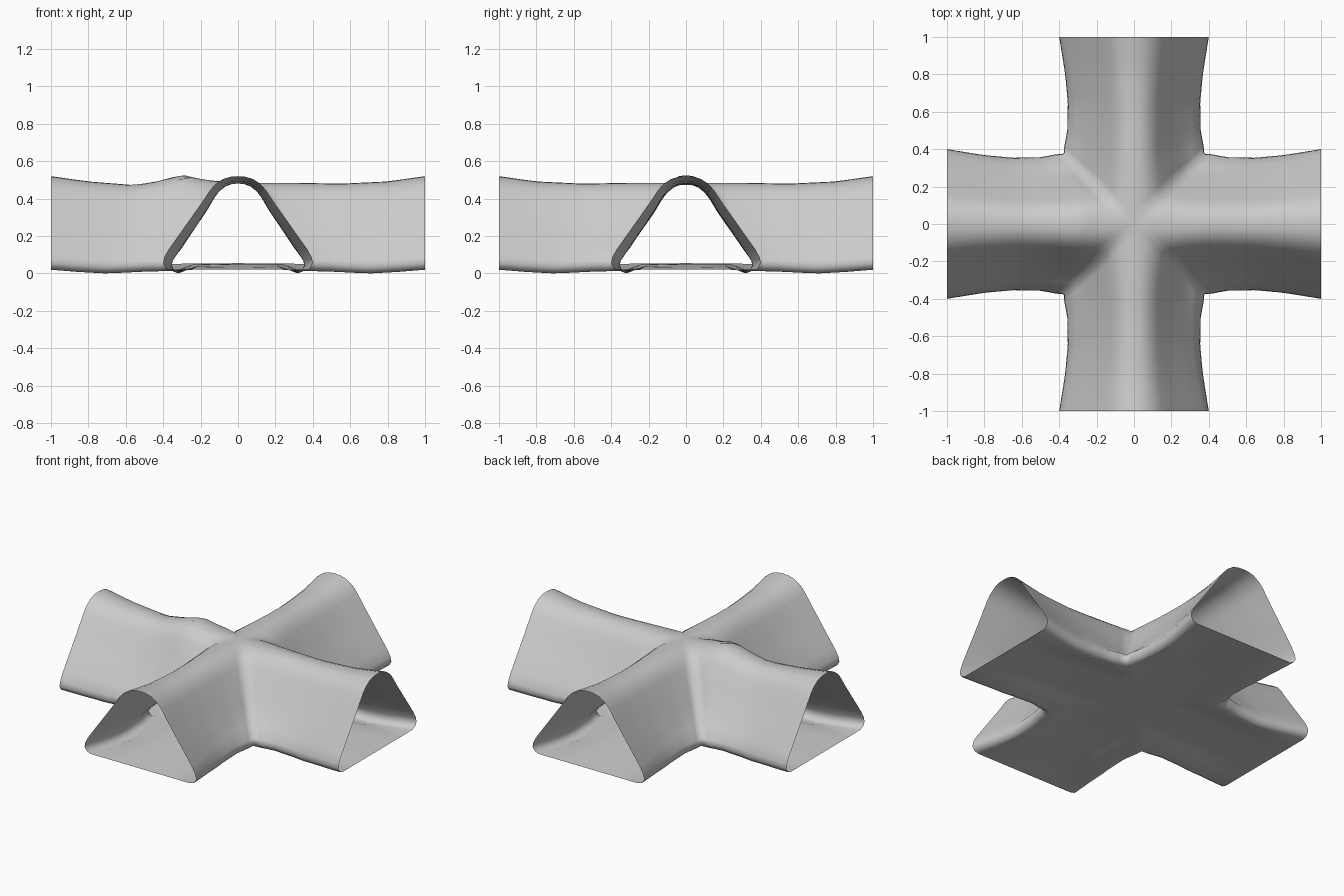
import bpy
import bmesh
from math import pi
from mathutils import Matrix, Vector

cube = bpy.data.objects.get("Cube")
if cube:
    bpy.data.objects.remove(cube)

grey = bpy.data.materials.new("plain grey")
grey.use_nodes = True
grey.diffuse_color = (0.6, 0.6, 0.6, 1)
grey.node_tree.nodes["Principled BSDF"].inputs["Base Color"].default_value = (0.6, 0.6, 0.6, 1)


def lerp_table(table, x):
    """Read a value from (position, value) pairs, position rising."""
    for (a, va), (b, vb) in zip(table, table[1:]):
        if x <= b:
            return va + (vb - va) * max(0, (x - a) / (b - a))
    return table[-1][1]


# Half of the rounded triangle at an open end: floor, fold, wall, ridge
half = [(0, .02), (.12, .02), (.24, .02), (.355, .02), (.385, .03), (.4, .055),
        (.395, .085), (.37, .13), (.285, .25), (.2, .37), (.15, .445),
        (.12, .478), (.08, .505), (.04, .517), (0, .52)]
profile = half + [(-u, z) for u, z in half[-2:0:-1]]

# Width factors and height shifts by distance from the centre
base_width = [(.3, .97), (.38, .95), (.5, .89), (.65, .885), (.8, .92), (.9, .96), (1, 1)]
wall_width = [(0, 1), (.15, 1), (.25, .9), (.4, .83), (.65, .84), (.85, .92), (1, 1)]
roof_shift = [(0, -.035), (.3, -.035), (.55, -.04), (.8, -.028), (1, 0)]
bumpy_shift = [(0, -.035), (.18, -.02), (.3, .008), (.42, -.025), (.55, -.048), (.8, -.028), (1, 0)]
floor_shift = [(0, .035), (.5, .03), (.8, .015), (1, 0)]
fold_shift = [(.3, -.005), (.5, -.01), (.7, -.02), (.85, -.012), (1, 0)]


def place(u, z, t, roof):
    """Point on one arm; t runs from the open end to the diagonal seam."""
    at_fold = z < .1 and abs(u) > .3
    table = base_width if z < .1 else wall_width
    hub = abs(u) * lerp_table(table, abs(u))
    along = 1 + (hub - 1) * t
    wide = u * lerp_table(table, along)
    if t == 1:
        wide = hub if u > 0 else -hub
    if at_fold:
        shift = lerp_table(fold_shift, along)
    elif z < .1:
        shift = lerp_table(floor_shift, along)
    else:
        # the seam ignores the local bump so that neighbours meet
        shift = lerp_table(roof_shift if t == 1 else roof, along) * min(1, max(0, (z - .1) / .3))
    return Vector((along, wide, z + shift))


# Four open arms mitred together into one thin shell
bm = bmesh.new()
steps = 14
for arm in range(4):
    turn = Matrix.Rotation(arm * pi / 2, 3, 'Z')
    roof = bumpy_shift if arm == 2 else roof_shift
    rings = [[bm.verts.new(turn @ place(u, z, i / steps, roof)) for u, z in profile]
             for i in range(steps + 1)]
    for near, far in zip(rings, rings[1:]):
        for k in range(len(profile)):
            j = (k + 1) % len(profile)
            bm.faces.new((near[k], near[j], far[j], far[k]))
bmesh.ops.remove_doubles(bm, verts=bm.verts, dist=.0005)
bmesh.ops.recalc_face_normals(bm, faces=bm.faces)

# Point the shell outward: the roof must look up
top = max(bm.faces, key=lambda f: f.calc_center_median().z)
top.normal_update()
if top.normal.z < 0:
    bmesh.ops.reverse_faces(bm, faces=bm.faces)

mesh = bpy.data.meshes.new("crossing_tunnel")
bm.to_mesh(mesh)
bm.free()
mesh.materials.append(grey)
tunnel = bpy.data.objects.new("crossing_tunnel", mesh)
bpy.context.collection.objects.link(tunnel)
for face in mesh.polygons:
    face.use_smooth = True
